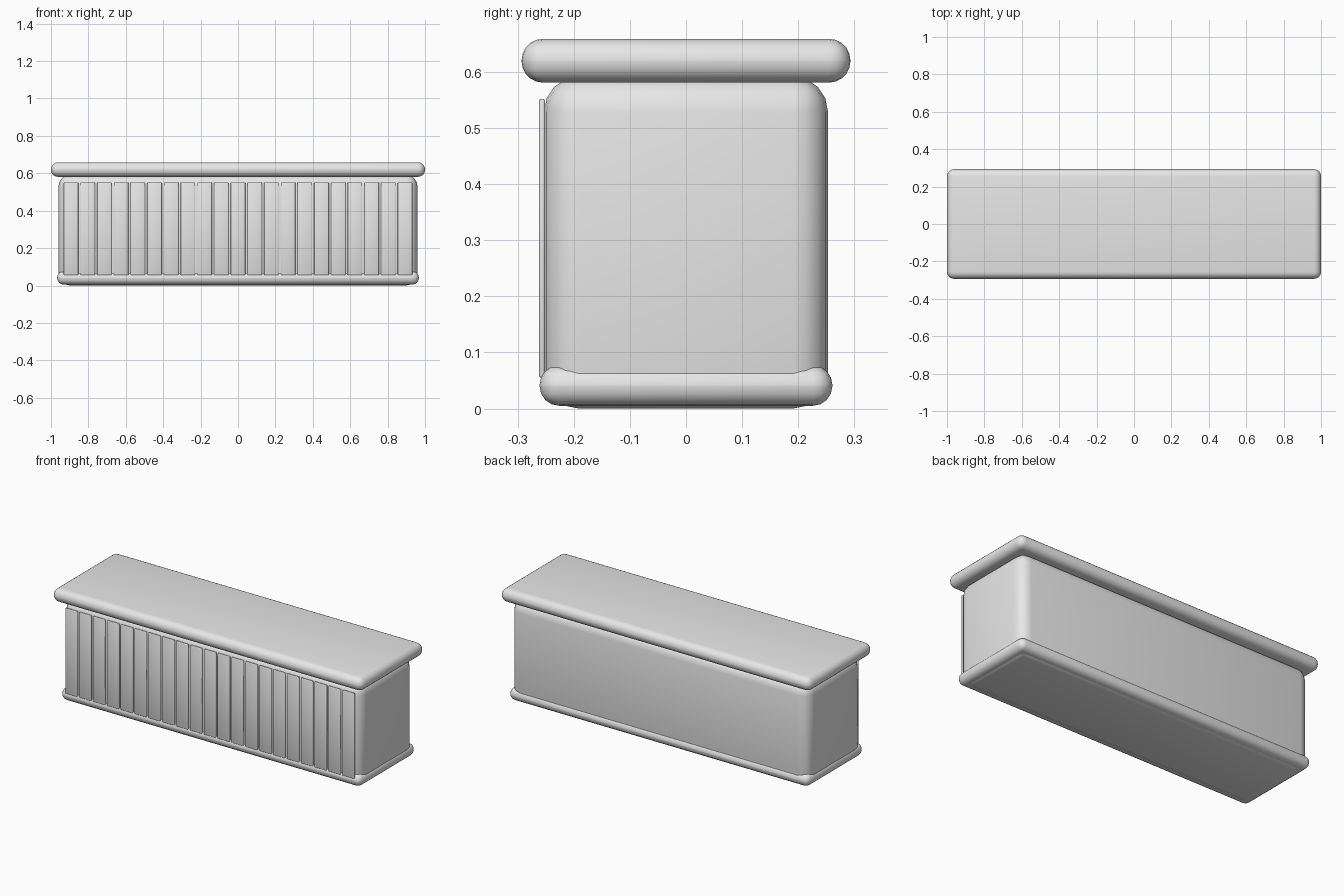
import bpy

cube = bpy.data.objects.get("Cube")
if cube:
    bpy.data.objects.remove(cube, do_unlink=True)

grey = bpy.data.materials.new("light grey")
grey.use_nodes = True
COLOUR = (0.8, 0.8, 0.8, 1)
grey.diffuse_color = COLOUR
grey.node_tree.nodes["Principled BSDF"].inputs["Base Color"].default_value = COLOUR


def rounded_box(name, low, high, radius, segments):
    """Box between two corners with rounded edges and smooth shading."""
    centre = [(a + b) / 2 for a, b in zip(low, high)]
    bpy.ops.mesh.primitive_cube_add(size=1, location=centre)
    obj = bpy.context.object
    obj.name = name
    obj.scale = [b - a for a, b in zip(low, high)]
    bpy.ops.object.transform_apply(location=False, rotation=False, scale=True)
    obj.data.materials.append(grey)
    bevel = obj.modifiers.new("rounding", 'BEVEL')
    bevel.width = radius
    bevel.segments = segments
    bevel.limit_method = 'NONE'
    bpy.ops.object.modifier_apply(modifier=bevel.name)
    bpy.ops.object.shade_smooth_by_angle(angle=0.8)
    return obj


# Main body, base moulding and overhanging top
rounded_box("body", (-0.96, -0.253, 0), (0.96, 0.253, 0.592), 0.063, 4)
rounded_box("base_moulding", (-0.967, -0.261, 0.005), (0.967, 0.261, 0.077), 0.035, 4)
rounded_box("counter_top", (-1, -0.293, 0.581), (1, 0.293, 0.659), 0.038, 5)

# Row of thin vertical slats across the front
SLATS = 21
PITCH = 0.0893
for i in range(SLATS):
    x = (i - (SLATS - 1) / 2) * PITCH
    rounded_box(f"front_slat_{i + 1}", (x - 0.039, -0.262, 0.055),
                (x + 0.039, -0.251, 0.552), 0.004, 2)
